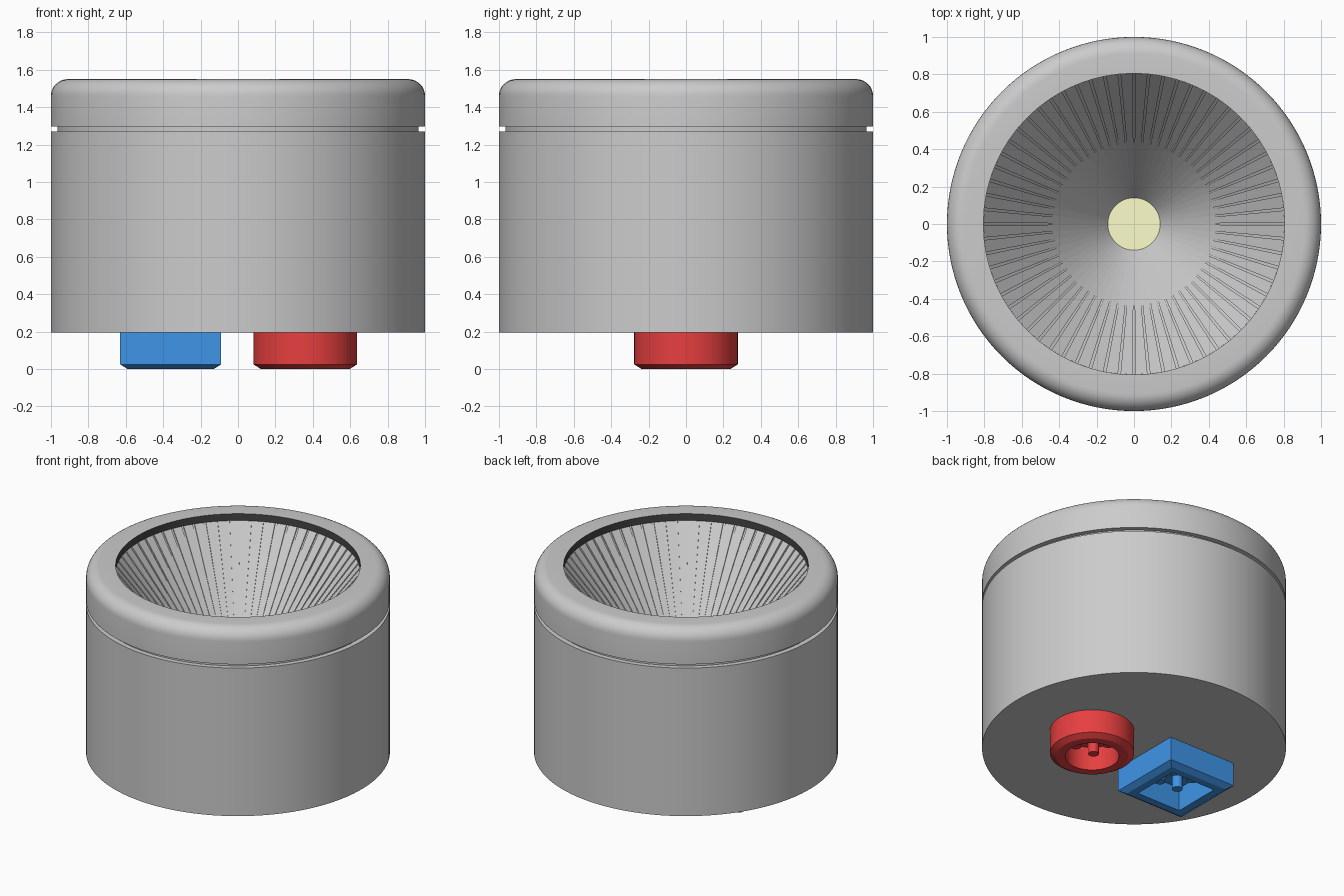
import bpy, math

if "Cube" in bpy.data.objects:
    bpy.data.objects.remove(bpy.data.objects["Cube"])

def material(name, rgb):
    m = bpy.data.materials.new(name)
    m.diffuse_color = (*rgb, 1)
    m.use_nodes = True
    m.node_tree.nodes["Principled BSDF"].inputs["Base Color"].default_value = m.diffuse_color
    return m

RED = material("red", (0.8, 0.05, 0.05))
BLUE = material("blue", (0.05, 0.3, 0.8))
YELLOW = material("yellow", (1.0, 1.0, 0.6))
BLACK = material("black", (0.06, 0.06, 0.06))

def finish(name, verts, faces, mat=None, smooth=True):
    me = bpy.data.meshes.new(name)
    me.from_pydata(verts, [], faces)
    me.validate()
    ob = bpy.data.objects.new(name, me)
    bpy.context.collection.objects.link(ob)
    if mat:
        me.materials.append(mat)
    if smooth:
        for p in me.polygons:
            p.use_smooth = True
        me.set_sharp_from_angle(angle=math.radians(30))
    return ob

def lathe(name, profile, n=96, centre=(0, 0), phase=0.0, mat=None, smooth=True):
    """Revolve (radius, z) points; a zero radius becomes a single pole."""
    verts, rings, faces = [], [], []
    for r, z in profile:
        start, count = len(verts), (n if r > 0 else 1)
        for k in range(count):
            a = phase + 2 * math.pi * k / n
            verts.append((centre[0] + r * math.cos(a), centre[1] + r * math.sin(a), z))
        rings.append([start + k % count for k in range(n)])
    for lo, hi in zip(rings, rings[1:]):
        for k in range(n):
            j = (k + 1) % n
            f = [lo[k], lo[j], hi[j], hi[k]]
            faces.append(list(dict.fromkeys(f)))
    return finish(name, verts, faces, mat, smooth)

# Housing: lower drum, shadow groove and rounded top rim
R = 0.09
rim = [(1 - R + R * math.cos(t * math.pi / 16), 1.55 - R + R * math.sin(t * math.pi / 16))
       for t in range(9)]
lathe("housing", [(0, 0.195), (1, 0.195), (1, 1.27), (0.965, 1.27), (0.965, 1.297), (1, 1.297)]
      + rim + [(0.805, 1.55)], n=128)

# Dark inner lip
lathe("inner_lip", [(0.805, 1.55), (0.805, 1.5), (0.82, 1.5)], n=128, mat=BLACK)

# Ribbed conical reflector: flat facets separated by narrow grooves
N, HALF = 64, math.radians(0.5)
top, bottom = (0.805, 1.5), (0.135, 0.65)
verts, faces = [], []
for r, z in (top, bottom):
    for i in range(N):
        a = 2 * math.pi * i / N
        for off, k in ((-HALF, 1), (-HALF, 1.015), (HALF, 1.015), (HALF, 1)):
            verts.append((r * k * math.cos(a + off), r * k * math.sin(a + off), z))
M = 4 * N
for i in range(M):
    j = (i + 1) % M
    faces.append((i, j, M + j, M + i))
finish("reflector", verts, faces, smooth=False)

# Light emitter at the bottom of the reflector
lathe("emitter", [(0.14, 0.645), (0.14, 0.66), (0, 0.66)], n=48, mat=YELLOW)

# Round and square connectors, each a chamfered socket with four pins
def connector(name, x, n, scale, phase, half, mat):
    prof = [(0, 0.17), (0.177, 0.17), (0.177, 0), (half - 0.04, 0), (half, 0.025), (half, 0.2)]
    lathe(name + "_socket", [(r * scale, z) for r, z in prof], n, (x, 0), phase, mat, n > 4)
    for sx in (-1, 1):
        for sy in (-1, 1):
            lathe(f"{name}_pin", [(0, 0.08), (0.035, 0.08), (0.035, 0.175)], 24,
                  (x + sx * 0.075, sy * 0.075), mat=mat)

connector("round_connector", 0.36, 64, 1, 0, 0.277, RED)
connector("square_connector", -0.36, 4, math.sqrt(2), math.pi / 4, 0.27, BLUE)
